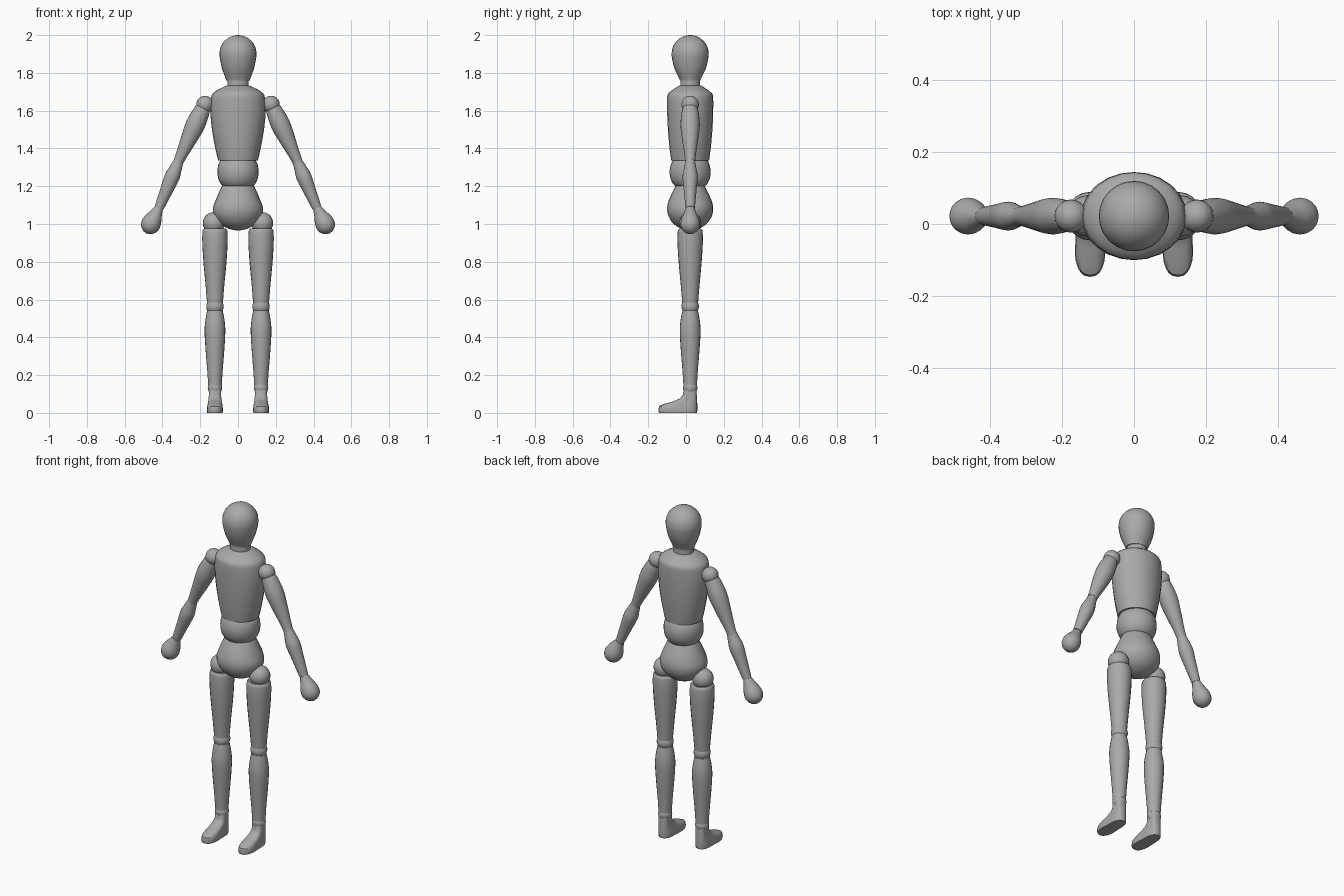
import bpy, bmesh, math
from mathutils import Vector, Matrix

cube = bpy.data.objects.get("Cube")
if cube:
    bpy.data.objects.remove(cube, do_unlink=True)

grey = bpy.data.materials.new("plain grey")
grey.use_nodes = True
COLOR = (0.4, 0.4, 0.4, 1)
grey.diffuse_color = COLOR
grey.node_tree.nodes["Principled BSDF"].inputs["Base Color"].default_value = COLOR

MID = 0.022   # body axis depth


def smooth_profile(keys, steps):
    """Catmull-Rom interpolation through the key sections."""
    out = []
    for i in range(len(keys) - 1):
        p = [Vector(keys[min(max(i + k, 0), len(keys) - 1)]) for k in (-1, 0, 1, 2)]
        for s in range(steps):
            t = s / steps
            out.append(0.5 * (2 * p[1] + (p[2] - p[0]) * t
                              + (2 * p[0] - 5 * p[1] + 4 * p[2] - p[3]) * t * t
                              + (3 * p[1] - p[0] - 3 * p[2] + p[3]) * t ** 3))
    return out + [Vector(keys[-1])]


def finish(name, bm):
    bmesh.ops.recalc_face_normals(bm, faces=bm.faces)
    mesh = bpy.data.meshes.new(name)
    bm.to_mesh(mesh)
    bm.free()
    mesh.materials.append(grey)
    ob = bpy.data.objects.new(name, mesh)
    bpy.context.collection.objects.link(ob)
    bpy.ops.object.select_all(action='DESELECT')
    ob.select_set(True)
    bpy.context.view_layer.objects.active = ob
    bpy.ops.object.shade_smooth_by_angle(angle=math.radians(35))
    return ob


def loft(name, rings, sides=20, power=1.0, pinch=0.0, matrix=Matrix()):
    """Skin stacked sections given as (height, half width, half depth, depth centre)."""
    bm = bmesh.new()
    loops = []
    for z, rx, ry, cy in rings:
        loop = []
        for i in range(sides):
            a = math.tau * i / sides
            c, s = math.cos(a), math.sin(a)
            waist = 1 - pinch * math.exp(-((s - 0.15) * 3) ** 2)
            x = math.copysign(abs(c) ** power, c) * rx * waist
            y = math.copysign(abs(s) ** power, s) * ry + cy
            loop.append(bm.verts.new(matrix @ Vector((x, y, z))))
        loops.append(loop)
    for low, high in zip(loops, loops[1:]):
        for i in range(sides):
            j = (i + 1) % sides
            bm.faces.new((low[i], low[j], high[j], high[i]))
    bm.faces.new(loops[0])
    bm.faces.new(loops[-1])
    return finish(name, bm)


def limb(name, start, end, radii):
    """Turned wooden segment from start to end with (fraction, radius) keys."""
    axis = end - start
    m = Matrix.Translation(start) @ axis.to_track_quat('Z', 'Y').to_matrix().to_4x4()
    keys = [(f * axis.length, r, r, 0) for f, r in radii]
    return loft(name, smooth_profile(keys, 4), matrix=m)


def ball(name, centre, radius):
    bm = bmesh.new()
    bmesh.ops.create_uvsphere(bm, u_segments=20, v_segments=14, radius=radius,
                              matrix=Matrix.Translation(centre))
    return finish(name, bm)


# Head: tapering jaw under a domed skull
dome = [(1.902 + 0.098 * math.sin(a), 0.098 * math.cos(a), 0.098 * math.cos(a), MID)
        for a in [math.radians(d) for d in range(0, 90, 11)]]
jaw = smooth_profile([(1.76, 0.062, 0.054, MID), (1.775, 0.067, 0.06, MID),
                      (1.82, 0.084, 0.082, MID), (1.87, 0.095, 0.095, MID),
                      (1.895, 0.098, 0.098, MID)], 2)
loft("head", jaw + dome, 24)

# Neck
loft("neck", [(1.71, 0.056, 0.052, MID), (1.78, 0.056, 0.052, MID)])

# Chest
chest = smooth_profile([(1.335, 0.105, 0.1, MID), (1.4, 0.12, 0.109, MID),
                        (1.5, 0.138, 0.118, MID), (1.6, 0.147, 0.122, MID),
                        (1.665, 0.143, 0.122, MID), (1.69, 0.134, 0.117, MID),
                        (1.712, 0.105, 0.09, MID), (1.732, 0.062, 0.06, MID)], 2)
loft("chest", chest, 24)

# Waist and pelvis
loft("waist", smooth_profile([(1.19, 0.06, 0.06, MID), (1.205, 0.085, 0.084, MID),
                              (1.235, 0.103, 0.102, MID), (1.275, 0.109, 0.109, MID),
                              (1.315, 0.104, 0.102, MID), (1.345, 0.088, 0.088, MID)], 3), 24)
loft("pelvis", smooth_profile([(0.966, 0.01, 0.01, MID), (0.975, 0.05, 0.046, MID),
                               (1.0, 0.095, 0.087, MID), (1.04, 0.125, 0.114, MID),
                               (1.08, 0.133, 0.122, MID), (1.12, 0.121, 0.115, MID),
                               (1.17, 0.1, 0.093, MID), (1.203, 0.084, 0.076, MID)], 3), 24)

for side, label in ((1, "left"), (-1, "right")):
    def at(x, z):
        return Vector((side * x, MID, z))

    # Arm
    ball(label + "_shoulder", at(0.175, 1.633), 0.046)
    limb(label + "_upper_arm", at(0.18, 1.625), at(0.314, 1.333),
         [(0, 0.036), (0.12, 0.045), (0.35, 0.051), (0.6, 0.043), (0.85, 0.032), (1, 0.027)])
    ball(label + "_elbow", at(0.316, 1.328), 0.027)
    limb(label + "_forearm", at(0.317, 1.325), at(0.418, 1.085),
         [(0, 0.027), (0.15, 0.034), (0.32, 0.04), (0.6, 0.034), (1, 0.025)])
    ball(label + "_wrist", at(0.421, 1.08), 0.022)
    limb(label + "_hand", at(0.42, 1.082), at(0.486, 0.951),
         [(0, 0.024), (0.2, 0.033), (0.45, 0.047), (0.65, 0.051),
          (0.82, 0.044), (0.95, 0.025), (1, 0.004)])

    # Leg
    hip_x = 0.122
    ball(label + "_hip", at(0.128, 1.005), 0.058)
    limb(label + "_thigh", at(hip_x, 0.975), at(hip_x, 0.582),
         [(0, 0.058), (0.04, 0.066), (0.2, 0.067), (0.45, 0.061), (0.75, 0.05), (1, 0.042)])
    limb(label + "_knee", at(hip_x, 0.592), at(hip_x, 0.532),
         [(0, 0.038), (0.25, 0.044), (0.5, 0.046), (0.75, 0.043), (1, 0.036)])
    limb(label + "_shin", at(hip_x, 0.542), at(hip_x, 0.148),
         [(0, 0.041), (0.12, 0.05), (0.28, 0.055), (0.55, 0.049), (0.8, 0.041), (1, 0.036)])
    limb(label + "_ankle", at(hip_x, 0.155), at(hip_x, 0.11),
         [(0, 0.033), (0.4, 0.038), (0.7, 0.037), (1, 0.032)])

    # Foot: long sole rising into a narrow ankle
    spans = [(0.0, 0.043, -0.143, 0.058), (0.012, 0.045, -0.147, 0.06),
             (0.035, 0.043, -0.142, 0.06), (0.047, 0.041, -0.118, 0.06),
             (0.06, 0.038, -0.07, 0.059), (0.075, 0.036, -0.035, 0.058),
             (0.095, 0.034, -0.016, 0.057), (0.128, 0.034, -0.012, 0.056)]
    rings = [(z, w, (back - front) / 2, (back + front) / 2) for z, w, front, back in spans]
    loft(label + "_foot", rings, 24, power=0.8, pinch=0.12,
         matrix=Matrix.Translation((side * hip_x, 0, 0)))
